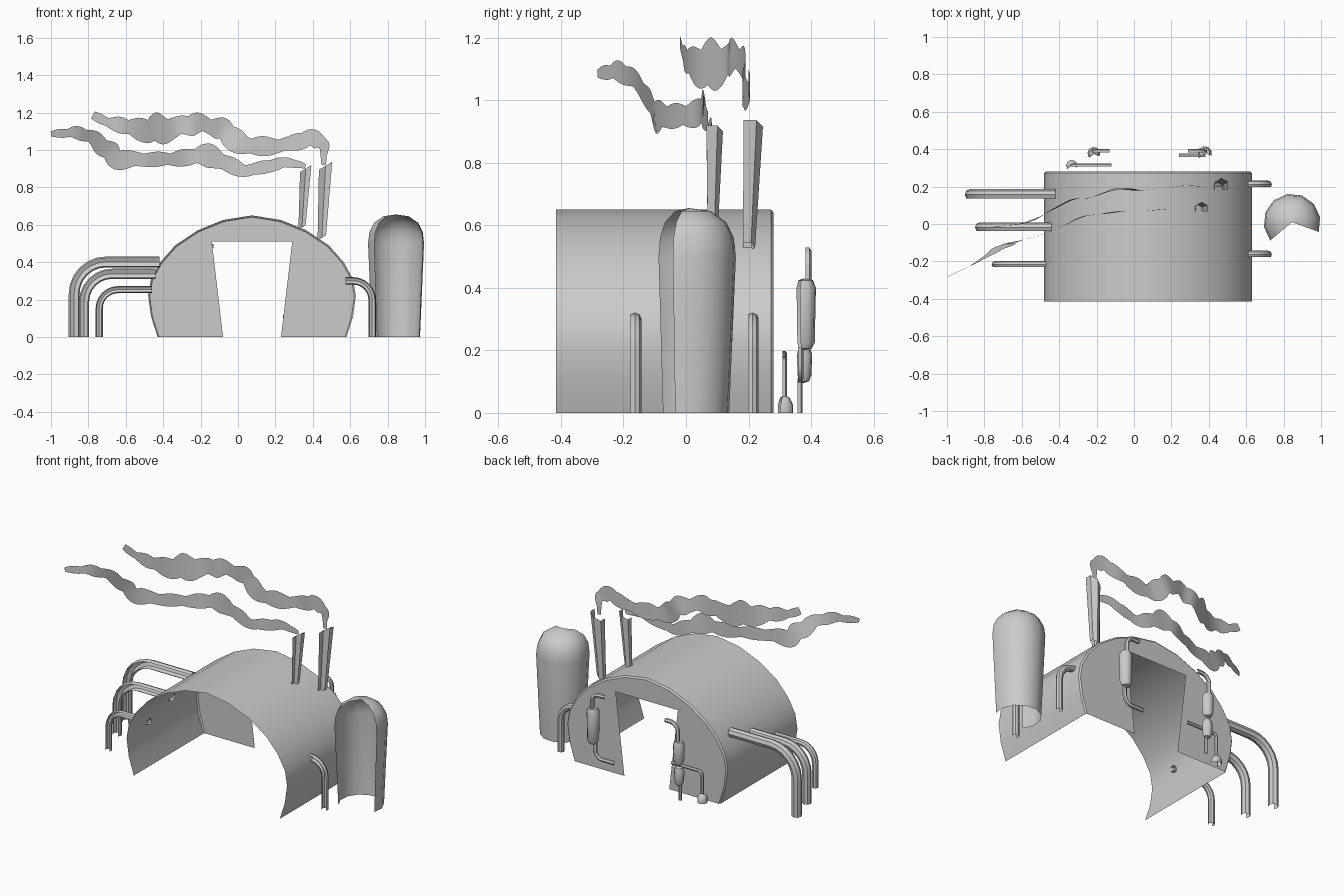
import bpy, math
from math import sin, cos, radians, pi
from mathutils import Vector

if "Cube" in bpy.data.objects:
    bpy.data.objects.remove(bpy.data.objects["Cube"])


def make(name, verts, faces, smooth=40):
    me = bpy.data.meshes.new(name)
    me.from_pydata([tuple(v) for v in verts], [], faces)
    me.update()
    ob = bpy.data.objects.new(name, me)
    bpy.context.collection.objects.link(ob)
    if smooth:
        bpy.ops.object.select_all(action='DESELECT')
        ob.select_set(True)
        bpy.context.view_layer.objects.active = ob
        bpy.ops.object.shade_smooth_by_angle(angle=radians(smooth))
    return ob


def grid_faces(rows, cols):
    return [(r * cols + c, r * cols + c + 1, (r + 1) * cols + c + 1, (r + 1) * cols + c)
            for r in range(rows - 1) for c in range(cols - 1)]


def lathe(name, profile, cx, cy, n):
    """Upright vessel, left open over the 120 degrees that face the front."""
    verts, cols = [], n + 1
    for r, z in profile:
        for i in range(cols):
            a = radians(-20 + 240 * i / n)
            verts.append((cx + r * cos(a), cy + r * sin(a), z))
    make(name, verts, grid_faces(len(profile), cols))


def elbow(x0, z0, x1, z1, R):
    """Path in x and z: level run, quarter bend, then upright run."""
    sx, sz = math.copysign(1, x1 - x0), math.copysign(1, z1 - z0)
    arc = [(x1 - sx * R + R * sx * sin(t), z0 + sz * R - sz * R * cos(t))
           for t in [i * pi / 12 for i in range(7)]]
    return [(x0, z0)] + arc + [(x1, z1)]


def pipe(name, path, y, r, n=8):
    """Tube along a path at constant y; its two front faces are left out."""
    verts, cols = [], n - 1
    for i, (x, z) in enumerate(path):
        a, b = path[max(i - 1, 0)], path[min(i + 1, len(path) - 1)]
        t = Vector((b[0] - a[0], b[1] - a[1])).normalized()
        for k in range(cols):
            ang = -pi / 2 + 2 * pi * (k + 1) / n
            o = r * cos(ang)
            verts.append((x + t.y * o, y + r * sin(ang), z - t.x * o))
    make(name, verts, grid_faces(len(path), cols))


# Arched shell with a small bevel at the back
half = [(.155, .625), (.29, .57), (.41, .49), (.49, .40), (.54, .31),
        (.555, .22), (.54, .11), (.505, 0)]
arch = [(-x, z) for x, z in reversed(half)] + [(0, .65)] + half
CX = .075
verts = []
for y, s in ((-.415, 1), (.272, 1), (.28, .985)):
    verts += [(CX + x * s, y, z * s) for x, z in arch]
make("arched_shell", verts, grid_faces(3, len(arch)), 30)

# Back wall with a tapered doorway
wall = [(CX + x * .985, .28, z * .985) for x, z in arch]
wall += [(.23, .28, 0), (.29, .28, .51), (-.14, .28, .51), (-.08, .28, 0)]
make("back_wall", wall, [tuple(range(len(wall)))], 0)

# Storage tank
lathe("storage_tank", [(.13, 0), (.152, .5), (.145, .56), (.12, .61), (.07, .645), (0, .655)],
      .845, .01, 8)

# Large side pipes
for i, (x0, z0, x1, R, y, r) in enumerate([
        (-.42, .401, -.876, .17, .157, .029),
        (-.44, .338, -.823, .15, -.018, .027),
        (-.46, .253, -.742, .10, -.217, .019),
        (.575, .30, .717, .10, .212, .02),
        (.575, .30, .717, .10, -.163, .02)]):
    pipe(f"side_pipe_{i + 1}", elbow(x0, z0, x1, 0, R), y, r)


# Six-sided chimneys with slanted tops, open toward the front
def chimney(name, bottom, rb, top, rt):
    verts = []
    for (cx, cy, cz), r in ((bottom, rb), (top, rt)):
        for k in range(5):
            a = radians(-30 + 60 * k)
            dx = r * cos(a)
            verts.append((cx + dx, cy + r * sin(a), cz + .6 * dx))
    make(name, verts, grid_faces(2, 5), 0)


chimney("chimney_tall", (.448, .195, .53), .026, (.468, .205, .915), .041)
chimney("chimney_short", (.342, .08, .585), .022, (.362, .083, .90), .035)


# Capsules and thin pipes on the back wall
def capsule(name, x, y, z0, z1, r):
    lathe(name, [(0, z0), (r * .65, z0 + .006), (r * .9, z0 + .025), (r, z1 - .03),
                 (r * .75, z1 - .006), (0, z1)], x, y, 6)


capsule("large_capsule", .378, .378, .20, .43, .038)
pipe("large_capsule_upper_pipe", elbow(.29, .517, .378, .42, .05), .388, .013, 6)
pipe("large_capsule_lower_pipe", elbow(.24, .108, .372, .21, .05), .364, .012, 6)
capsule("upper_capsule", -.215, .378, .225, .38, .034)
capsule("lower_capsule", -.215, .374, .095, .215, .030)
pipe("upper_capsule_pipe", elbow(-.13, .487, -.215, .37, .05), .388, .013, 6)
pipe("lower_capsule_pipe", [(-.215, .11), (-.215, 0)], .362, .010, 6)
pipe("drain_pipe", elbow(-.12, .19, -.333, .04, .025), .313, .010, 6)
lathe("drain_bulb", [(.03, 0), (.03, .025), (.019, .048), (0, .057)], -.333, .313, 6)


# Smoke trails: thin upright sheets with a lumpy outline (x, y, z, half height)
def smoke(name, pts):
    pts = [Vector(p) for p in pts]
    pts = [pts[0]] + pts + [pts[-1]]
    path, lump = [], 10
    for i in range(1, len(pts) - 2):
        p0, p1, p2, p3 = pts[i - 1:i + 3]
        for k in range(lump):
            t = k / lump
            path.append(.5 * (2 * p1 + (p2 - p0) * t + (2 * p0 - 5 * p1 + 4 * p2 - p3) * t * t
                              + (3 * p1 - p0 - 3 * p2 + p3) * t ** 3))
    verts = []
    for i, p in enumerate(path):
        a, b = path[max(i - 4, 0)], path[min(i + 4, len(path) - 1)]
        d = Vector((b.x - a.x, b.z - a.z)).normalized()
        up = p.w * (.72 + .35 * abs(sin(i * pi / 14)))
        dn = p.w * (.72 + .35 * abs(sin(i * pi / 12 + 1)))
        verts += [(p.x - d.y * up, p.y, p.z + d.x * up), (p.x + d.y * dn, p.y, p.z - d.x * dn)]
    make(name, verts, grid_faces(len(path), 2), 0)


smoke("smoke_upper", [
    (.455, .205, .92, .012), (.46, .205, .98, .02), (.445, .20, 1.04, .04), (.37, .20, 1.06, .05),
    (.27, .205, 1.03, .04), (.14, .19, 1.02, .05), (.02, .18, 1.03, .055), (-.07, .19, 1.10, .065),
    (-.15, .17, 1.13, .045), (-.24, .14, 1.14, .06), (-.33, .13, 1.12, .055),
    (-.43, .08, 1.11, .085), (-.52, .03, 1.11, .06), (-.61, .0, 1.13, .045),
    (-.70, -.01, 1.15, .03), (-.78, -.02, 1.19, .02)])
smoke("smoke_lower", [
    (.36, .083, .91, .012), (.29, .08, .93, .025), (.18, .08, .92, .035), (.06, .07, .89, .035),
    (-.05, .07, .92, .045), (-.16, .055, .97, .06), (-.27, .04, .96, .045), (-.38, -.01, .95, .04),
    (-.50, -.06, .95, .04), (-.63, -.095, .95, .055), (-.70, -.12, 1.0, .055),
    (-.77, -.16, 1.06, .04), (-.85, -.21, 1.09, .035), (-.93, -.25, 1.09, .025),
    (-1.005, -.285, 1.085, .015)])
